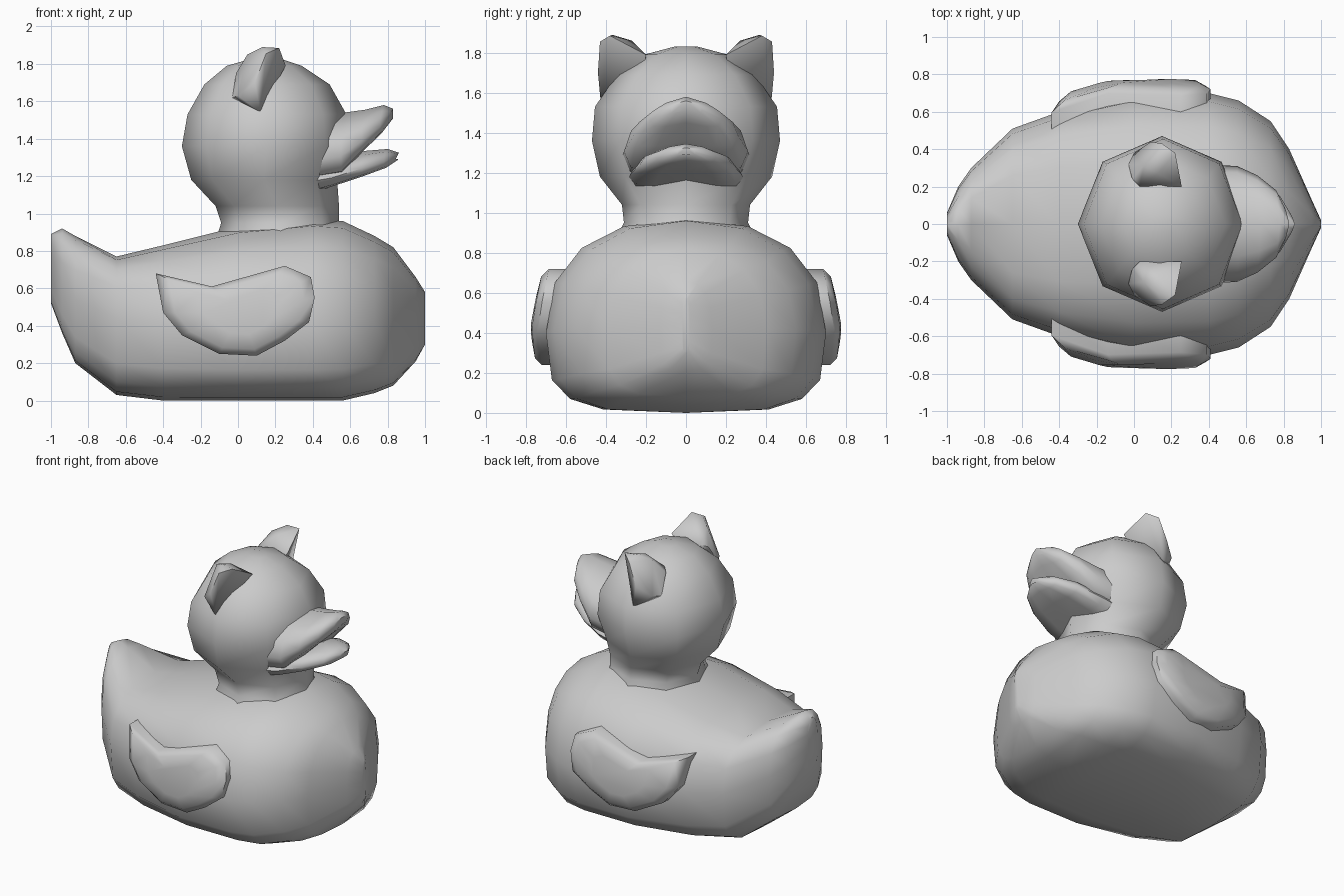
import bpy, bmesh
from math import sin, cos, pi, copysign

if "Cube" in bpy.data.objects:
    bpy.data.objects.remove(bpy.data.objects["Cube"])


def finish(bm, name, angle):
    bmesh.ops.recalc_face_normals(bm, faces=bm.faces)
    mesh = bpy.data.meshes.new(name)
    bm.to_mesh(mesh)
    bm.free()
    ob = bpy.data.objects.new(name, mesh)
    bpy.context.collection.objects.link(ob)
    bpy.ops.object.select_all(action='DESELECT')
    ob.select_set(True)
    bpy.context.view_layer.objects.active = ob
    bpy.ops.object.shade_smooth_by_angle(angle=angle * pi / 180)
    return ob


def loft(name, rings, angle=60):
    """Skin a list of equal-length point rings and cap both ends."""
    bm = bmesh.new()
    loops = [[bm.verts.new(p) for p in ring] for ring in rings]
    n = len(loops[0])
    for a, b in zip(loops, loops[1:]):
        for i in range(n):
            j = (i + 1) % n
            bm.faces.new((a[i], a[j], b[j], b[i]))
    bm.faces.new(loops[0])
    bm.faces.new(loops[-1])
    return finish(bm, name, angle)


def power(v, e):
    return copysign(abs(v) ** e, v) if abs(v) > 1e-6 else 0.0


# Body: cross-sections from raised tail to chest, with a flatter underside
def body_ring(x, lo, hi, w, mid, top_e):
    pts = []
    for i in range(16):
        c, s = cos(i * pi / 8), sin(i * pi / 8)
        e = top_e if s >= 0 else 0.55
        pts.append((x, w * power(c, e),
                    mid + power(s, e) * (hi - mid if s > 0 else mid - lo)))
    return pts


body_sections = [
    (-1.0, .52, .89, .06, .70, .9), (-.94, .36, .92, .20, .60, .9),
    (-.87, .20, .88, .30, .54, .8), (-.65, .03, .77, .51, .44, .7),
    (-.40, 0, .83, .60, .42, .7), (0, 0, .93, .70, .40, .82),
    (.40, 0, .97, .70, .40, .85), (.56, 0, .96, .66, .41, .9),
    (.73, .04, .88, .55, .42, .9), (.83, .08, .82, .40, .42, .9),
    (.95, .21, .66, .13, .43, .9), (1.0, .30, .58, .02, .44, .9)]
loft("body", [body_ring(*s) for s in body_sections])

# Head and neck: eight-sided horizontal rings
head_sections = [
    (.82, -.13, .60, .38), (.95, -.09, .54, .31), (1.04, -.12, .54, .32),
    (1.18, -.25, .53, .43), (1.36, -.30, .60, .47), (1.53, -.27, .58, .455),
    (1.69, -.18, .49, .345), (1.79, -.06, .34, .21), (1.83, .08, .22, .06)]


def head_ring(z, x0, x1, w):
    return [((x0 + x1) / 2 + (x1 - x0) / 2 * cos(i * pi / 4),
             w * sin(i * pi / 4), z) for i in range(8)]


loft("head", [head_ring(*s) for s in head_sections], 70)


# Bill halves: roof-shaped sections that droop towards the sides
def bill(name, sections, droop):
    rings = []
    for x, w, top, bottom in sections:
        ring = []
        for i in range(12):
            c, s = cos(i * pi / 6), sin(i * pi / 6)
            z = (top + bottom) / 2 + (top - bottom) / 2 * power(s, .7)
            ring.append((x - .02 * abs(c), w * power(c, .85),
                         z - droop * w * abs(c)))
        rings.append(ring)
    loft(name, rings)


bill("upper_bill", [(.34, .32, 1.52, 1.20), (.57, .31, 1.54, 1.24),
                    (.68, .26, 1.555, 1.36), (.78, .18, 1.58, 1.45),
                    (.83, .08, 1.56, 1.51)], .27)
bill("lower_bill", [(.34, .29, 1.30, 1.10), (.52, .28, 1.30, 1.16),
                    (.68, .23, 1.335, 1.21), (.80, .15, 1.345, 1.25),
                    (.86, .05, 1.325, 1.29)], .14)

# Wings: scalloped outline swollen outwards
wing_outline = [
    (-.44, .68), (-.14, .61), (.25, .72), (.39, .66), (.41, .55), (.38, .42),
    (.25, .32), (.10, .24), (-.10, .25), (-.30, .35), (-.40, .47)]


def wing_y(x, z):
    return .75 - .2 * max(0, z - .45) - .12 * max(0, .4 - z) - .5 * min(x, 0) ** 2


def wing_ring(scale, out, side):
    ring = []
    for x, z in wing_outline:
        px, pz = .02 + (x - .02) * scale, .47 + (z - .47) * scale
        ring.append((px, side * (wing_y(px, pz) + out), pz))
    return ring


# Ears: rounded back, flat front, bedded in the head
ear_points = [
    (.12, .425, 1.54), (.255, .20, 1.79), (.22, .38, 1.885), (.13, .37, 1.89),
    (-.03, .32, 1.62), (-.01, .24, 1.75), (.05, .31, 1.85), (.13, .27, 1.86),
    (.15, .43, 1.855), (.09, .44, 1.70), (.0, .38, 1.63), (.03, .20, 1.77),
    (.10, .22, 1.60)]

for label, side in (("left", 1), ("right", -1)):
    loft(label + "_wing", [wing_ring(1, -.15, side), wing_ring(1, -.01, side),
                           wing_ring(.85, .02, side), wing_ring(.5, .025, side)])
    bm = bmesh.new()
    for x, y, z in ear_points:
        bm.verts.new((x, side * y, z))
    hull = bmesh.ops.convex_hull(bm, input=bm.verts)
    unused = [v for v in hull["geom_interior"] if isinstance(v, bmesh.types.BMVert)]
    bmesh.ops.delete(bm, geom=unused, context='VERTS')
    finish(bm, label + "_ear", 55)
